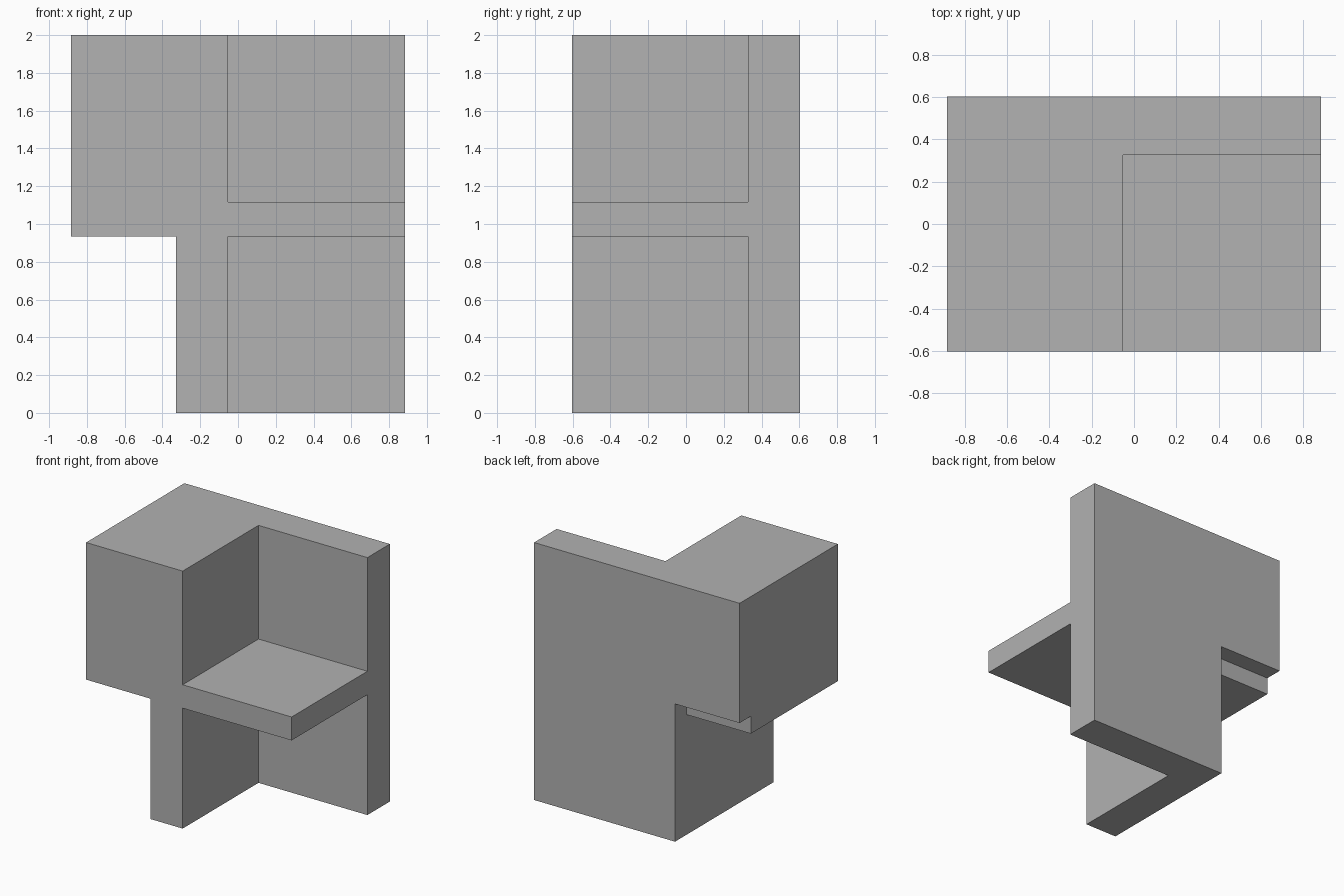
import bpy
import bmesh
from mathutils import Vector

cube = bpy.data.objects.get("Cube")
if cube:
    bpy.data.objects.remove(cube, do_unlink=True)

# Main dimensions
HALF_X, HALF_Y, TOP = 0.883, 0.603, 2.0
WALL_X, WALL_Y = -0.053, 0.327      # inner faces of the side and back walls
FOOT_X = -0.328                     # outer face of the lower side wall
SHELF_LOW, SHELF_TOP = 0.935, 1.117
NOTCH_Y, NOTCH_Z = 0.465, 1.07      # rebate under the rear of the overhang
OUT = 0.2                           # cutter overshoot

grey = bpy.data.materials.new("plain_grey")
colour = (0.445, 0.445, 0.445, 1)
grey.diffuse_color = colour
grey.use_nodes = True
grey.node_tree.nodes["Principled BSDF"].inputs["Base Color"].default_value = colour


def prism(name, profile, x0, x1):
    """Extrude a (y, z) outline along x."""
    bm = bmesh.new()
    face = bm.faces.new([bm.verts.new((x0, y, z)) for y, z in profile])
    swept = bmesh.ops.extrude_face_region(bm, geom=[face])["geom"]
    verts = [v for v in swept if isinstance(v, bmesh.types.BMVert)]
    bmesh.ops.translate(bm, verts=verts, vec=Vector((x1 - x0, 0, 0)))
    bmesh.ops.recalc_face_normals(bm, faces=bm.faces)
    mesh = bpy.data.meshes.new(name)
    bm.to_mesh(mesh)
    bm.free()
    mesh.materials.append(grey)
    obj = bpy.data.objects.new(name, mesh)
    bpy.context.scene.collection.objects.link(obj)
    return obj


def rectangle(y0, y1, z0, z1):
    return [(y0, z0), (y1, z0), (y1, z1), (y0, z1)]


# Solid block to be carved
body = prism("shelf_block", rectangle(-HALF_Y, HALF_Y, 0, TOP), -HALF_X, HALF_X)

# Open corners above and below the shelf, and the stepped space under the overhang
front, back = -HALF_Y - OUT, HALF_Y + OUT
stepped = [(front, -OUT), (back, -OUT), (back, NOTCH_Z), (NOTCH_Y, NOTCH_Z),
           (NOTCH_Y, SHELF_LOW), (front, SHELF_LOW)]
cutters = [
    prism("upper_corner_cutter", rectangle(front, WALL_Y, SHELF_TOP, TOP + OUT),
          WALL_X, HALF_X + OUT),
    prism("lower_corner_cutter", rectangle(front, WALL_Y, -OUT, SHELF_LOW),
          WALL_X, HALF_X + OUT),
    prism("overhang_cutter", stepped, -HALF_X - OUT, FOOT_X),
]
for cutter in cutters:
    cutter.hide_render = True
    mod = body.modifiers.new(cutter.name, "BOOLEAN")
    mod.operation = "DIFFERENCE"
    mod.solver = "EXACT"
    mod.object = cutter

# Bake the cuts and drop the cutters
depsgraph = bpy.context.evaluated_depsgraph_get()
carved = bpy.data.meshes.new_from_object(body.evaluated_get(depsgraph))
body.modifiers.clear()
body.data = carved
carved.name = "shelf_block"
for cutter in cutters:
    bpy.data.objects.remove(cutter, do_unlink=True)
